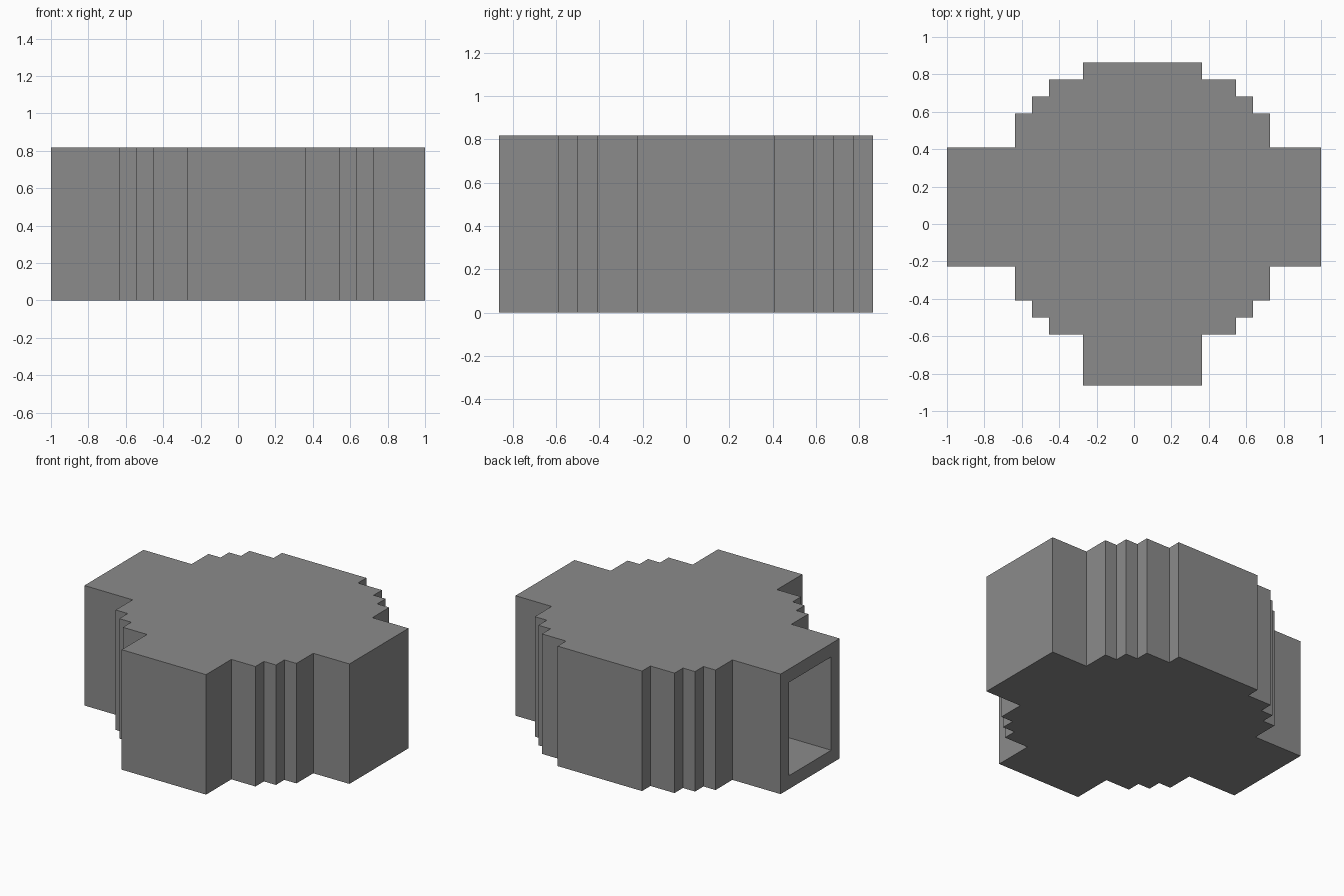
import bpy
import bmesh
from mathutils import Vector

# Remove the default object
if "Cube" in bpy.data.objects:
    bpy.data.objects.remove(bpy.data.objects["Cube"], do_unlink=True)

UNIT = 1 / 11                       # one block; the model is 22 blocks long
CENTRE = Vector((0.5, 1.0, 0)) * UNIT   # middle of the round room
HEIGHT = 9

# Plain grey material
grey = bpy.data.materials.new("stone_grey")
grey.use_nodes = True
colour = (0.26, 0.26, 0.26, 1)
grey.diffuse_color = colour
grey.node_tree.nodes["Principled BSDF"].inputs["Base Color"].default_value = colour

# One stepped quarter of the room, in blocks from its middle
STEPS = [(7.5, 3.5), (7.5, 5.5), (6.5, 5.5), (6.5, 6.5),
         (5.5, 6.5), (5.5, 7.5), (3.5, 7.5)]


def outline(arms, inset):
    """Turn arm and stepped quarter about the middle; arms go +x, +y, -x, -y."""
    points = []
    for turn, length in enumerate(arms):
        half = 3.5 - inset
        quarter = [(length, -half), (length, half)]
        quarter += [(x - inset, y - inset) for x, y in STEPS]
        for x, y in quarter:
            for _ in range(turn):
                x, y = -y, x
            points.append((x, y))
    return points


def prism(name, points, bottom, top):
    """Extrude a flat outline between two heights."""
    bm = bmesh.new()
    verts = [bm.verts.new(CENTRE + Vector((x, y, bottom)) * UNIT) for x, y in points]
    face = bm.faces.new(verts)
    lifted = bmesh.ops.extrude_face_region(bm, geom=[face])["geom"]
    bmesh.ops.translate(bm, vec=(0, 0, (top - bottom) * UNIT),
                        verts=[v for v in lifted if isinstance(v, bmesh.types.BMVert)])
    bmesh.ops.recalc_face_normals(bm, faces=bm.faces)
    mesh = bpy.data.meshes.new(name)
    bm.to_mesh(mesh)
    bm.free()
    mesh.materials.append(grey)
    obj = bpy.data.objects.new(name, mesh)
    bpy.context.scene.collection.objects.link(obj)
    return obj


# Outer walls with three long arms and one short bay
room = prism("room_shell", outline((10.5, 8.5, 11.5, 10.5), 0), 0, HEIGHT)

# Hollow one block inside, breaking through the end of the -x arm
hollow = prism("room_hollow", outline((9.5, 7.5, 12.5, 9.5), 1), 1, HEIGHT - 1)
hollow.hide_render = True

cut = room.modifiers.new("hollow_out", "BOOLEAN")
cut.operation = "DIFFERENCE"
cut.solver = "EXACT"
cut.object = hollow
bpy.context.view_layer.objects.active = room
bpy.ops.object.modifier_apply(modifier=cut.name)
bpy.data.objects.remove(hollow, do_unlink=True)
